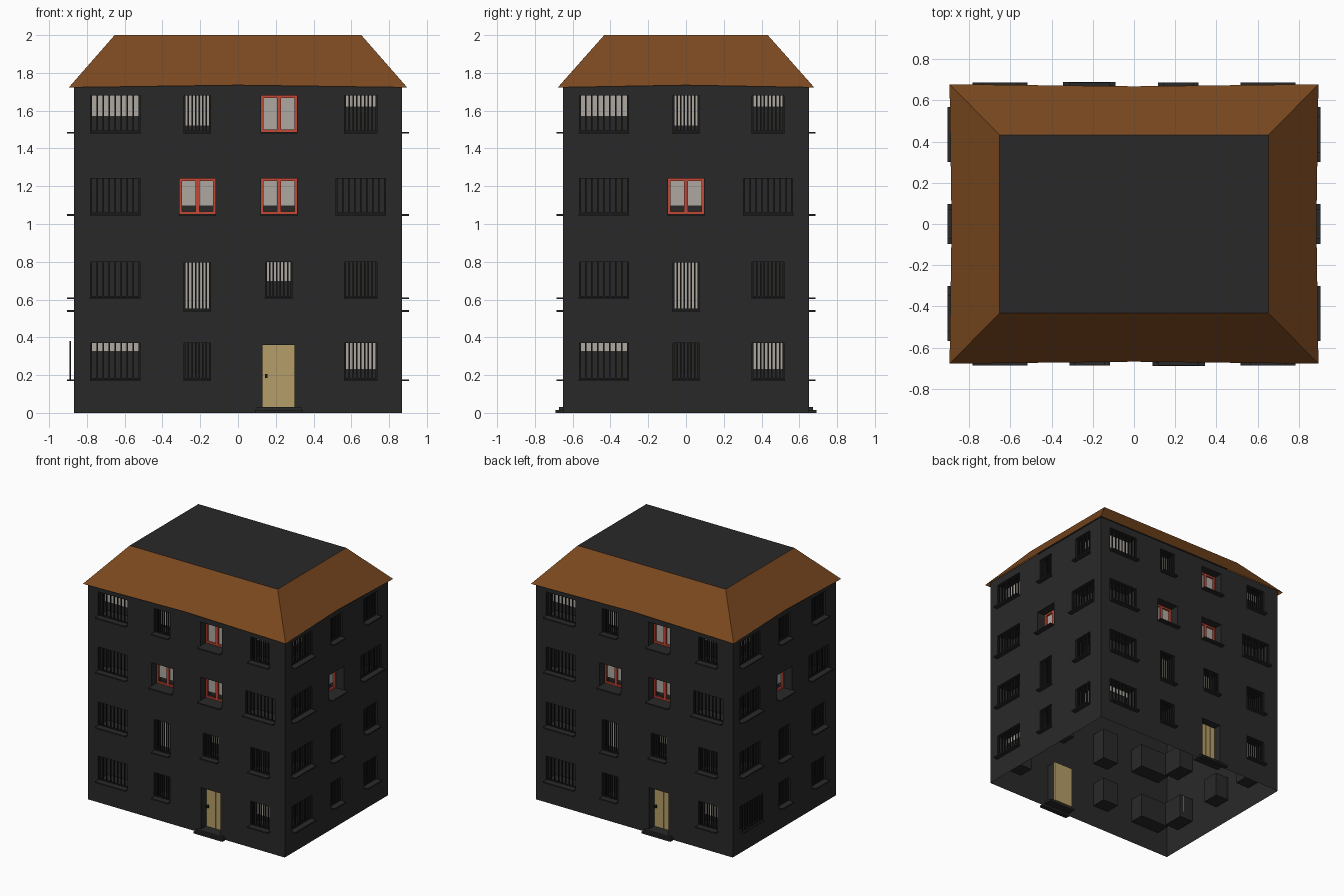
import bpy, bmesh, math
from mathutils import Matrix

if "Cube" in bpy.data.objects:
    bpy.data.objects.remove(bpy.data.objects["Cube"])

COLORS = {
    "dark": (0.022, 0.022, 0.022, 1), "bar": (0.012, 0.012, 0.011, 1),
    "roof": (0.2, 0.066, 0.014, 1), "blind": (0.42, 0.39, 0.35, 1),
    "red": (0.55, 0.065, 0.035, 1), "wood": (0.46, 0.34, 0.14, 1),
}
MATS = {}
for key, col in COLORS.items():
    MATS[key] = bpy.data.materials.new(key)
    MATS[key].diffuse_color = col

HX, HY, TOP = 0.868, 0.65, 1.74
REVEAL = 0.12
parts = {}


def part(name, mat):
    """One mesh per kind of part, filled as the walls are built."""
    return parts.setdefault(name, (bmesh.new(), mat))[0]


def face(bm, M, pts):
    return bm.faces.new([bm.verts.new(M @ Matrix.Translation(p).translation) for p in pts])


def box(bm, M, u0, u1, d0, d1, z0, z1):
    """Box in wall space: u along the wall, d depth behind the face."""
    size = Matrix.Diagonal((u1 - u0, d1 - d0, z1 - z0, 1))
    mid = Matrix.Translation(((u0 + u1) / 2, (d0 + d1) / 2, (z0 + z1) / 2))
    bmesh.ops.create_cube(bm, size=1, matrix=M @ mid @ size)


def wall(M, half, holes):
    """Wall face as a grid of cells, leaving the openings out."""
    bm = part("walls", "dark")
    us = sorted({-half, half} | {h[i] for h in holes for i in (0, 1)})
    zs = sorted({0, TOP} | {h[i] for h in holes for i in (2, 3)})
    for a, b in zip(us, us[1:]):
        for c, d in zip(zs, zs[1:]):
            u, z = (a + b) / 2, (c + d) / 2
            if not any(h[0] < u < h[1] and h[2] < z < h[3] for h in holes):
                face(bm, M, [(a, 0, c), (b, 0, c), (b, 0, d), (a, 0, d)])


def reveal(M, a, b, c, d, depth, back=True):
    bm = part("window_recesses", "dark")
    face(bm, M, [(a, 0, c), (b, 0, c), (b, depth, c), (a, depth, c)])
    face(bm, M, [(a, depth, d), (b, depth, d), (b, 0, d), (a, 0, d)])
    face(bm, M, [(a, 0, c), (a, depth, c), (a, depth, d), (a, 0, d)])
    face(bm, M, [(b, 0, d), (b, depth, d), (b, depth, c), (b, 0, c)])
    if back:
        face(bm, M, [(a, depth, c), (b, depth, c), (b, depth, d), (a, depth, d)])


def grille(M, a, b, c, d, n, d0):
    bm = part("window_bars", "bar")
    w = 0.004
    for i in range(n + 1):
        u = a + w + (b - a - 2 * w) * i / n
        box(bm, M, u - w, u + w, d0, d0 + 0.008, c, d)
    box(bm, M, a, b, d0, d0 + 0.008, c, c + 0.008)


def red_frame(M, a, b, c, d):
    bm = part("red_window_frames", "red")
    f, m = 0.013, (a + b) / 2
    for u0, u1 in ((a, a + f), (m - 0.011, m + 0.011), (b - f, b)):
        box(bm, M, u0, u1, 0.07, 0.085, c, d)
    for z0 in (c, d - f):
        box(bm, M, a, b, 0.07, 0.085, z0, z0 + f)


def door(M, a, b, c, d):
    reveal(M, a, b, c, d, 0.07, back=False)
    bm = part("door_planks", "wood")
    n = 4
    w = (b - a) / n
    box(bm, M, a, b, 0.07, 0.08, c, d)
    for i in range(n):
        box(bm, M, a + i * w + 0.002, a + (i + 1) * w - 0.002, 0.063, 0.072, c, d)
    box(part("door_knobs", "bar"), M, a + 0.013, a + 0.027, 0.045, 0.065, 0.185, 0.205)
    bm = part("door_steps", "dark")
    box(bm, M, a - 0.04, b + 0.045, -0.04, 0, 0, 0.015)
    box(bm, M, a - 0.03, b + 0.035, -0.022, 0.07, 0.015, 0.03)


def window(M, kind, u, z0, z1, blind):
    w, n = {"wide": (0.26, 8), "narrow": (0.14, 7), "mid": (0.17, 8), "red": (0.19, 0)}[kind]
    a, b = u - w / 2, u + w / 2
    reveal(M, a, b, z0, z1, REVEAL)
    box(part("window_sills", "dark"), M, a - 0.003, b + 0.003, -0.036, 0, z0 - 0.01, z0)
    if kind == "red":
        red_frame(M, a, b, z0, z1)
    else:
        grille(M, a, b, z0, z1, n, 0.012)
    if blind:
        box(part("blinds", "blind"), M, a, b, 0.087, 0.091, blind, z1)
    return a, b, z0, z1


# Storey heights (bottom, top) and the tall window
R1, R2, R3, R4, TALL = (0.178, 0.37), (0.612, 0.8), (1.052, 1.24), (1.488, 1.68), (0.545, 0.795)


def layout(left, centre, right):
    """Columns shared by all four walls: kind, position, storey, blind bottom."""
    return [
        ("wide", left, R1, 0.325), ("wide", left, R2, 0), ("wide", left, R3, 0), ("wide", left, R4, 1.57),
        ("narrow", centre, R1, 0), ("narrow", centre, TALL, 0.55),
        ("red", centre, R3, 1.095), ("narrow", centre, R4, 1.52),
        ("mid", right, R1, 0.23), ("mid", right, R2, 0), ("wide", right, R3, 0), ("mid", right, R4, 1.62)]


front = layout(-0.65, -0.215, 0.65) + [
    ("narrow", 0.215, R2, 0.695), ("red", 0.217, R3, 1.095), ("red", 0.217, R4, 1.495)]
side = layout(-0.435, 0, 0.435)

# Four walls: front and back alike, both sides alike
for k in range(4):
    half, dist, items = (HX, HY, front) if k % 2 == 0 else (HY, HX, side)
    M = Matrix.Rotation(k * math.pi / 2, 4, "Z") @ Matrix.Translation((0, -dist, 0))
    holes = [window(M, kind, u, z[0], z[1], bl) for kind, u, z, bl in items]
    if k % 2 == 0:
        opening = (0.13, 0.3, 0.03, 0.36)
        door(M, *opening)
        holes.append(opening)
    wall(M, half, holes)
    if k == 3:  # outer grille standing on one ground floor sill
        grille(M, -0.565, -0.305, 0.178, 0.38, 8, -0.024)

# Roof: sloped skirt with slightly bowed eaves
bm = part("roof_slopes", "roof")
ex, ey, tx, ty = 0.895, 0.678, 0.653, 0.433
I = Matrix.Identity(4)
signs = [(-1, -1), (1, -1), (1, 1), (-1, 1)]
for (ax, ay), (bx, by) in zip(signs, signs[1:] + signs[:1]):
    mx, my = (ax + bx) / 2, (ay + by) / 2
    mid = (mx * (ex - 0.01), my * (ey - 0.01), 1.735)
    A, B = (ax * ex, ay * ey, 1.723), (bx * ex, by * ey, 1.723)
    C, D = (bx * tx, by * ty, 2.0), (ax * tx, ay * ty, 2.0)
    face(bm, I, [A, mid, D])
    face(bm, I, [mid, B, C])
    face(bm, I, [mid, C, D])
face(part("roof_deck", "dark"), I, [(x * tx, y * ty, 2.0) for x, y in signs])

# Turn each collected part into an object
for name, (bm, mat) in parts.items():
    bmesh.ops.remove_doubles(bm, verts=bm.verts, dist=1e-5)
    mesh = bpy.data.meshes.new(name)
    bm.to_mesh(mesh)
    bm.free()
    mesh.materials.append(MATS[mat])
    bpy.context.collection.objects.link(bpy.data.objects.new(name, mesh))

for m in bpy.data.materials:
    if m.users and not m.is_grease_pencil:
        m.use_nodes = True
        m.node_tree.nodes["Principled BSDF"].inputs["Base Color"].default_value = m.diffuse_color
